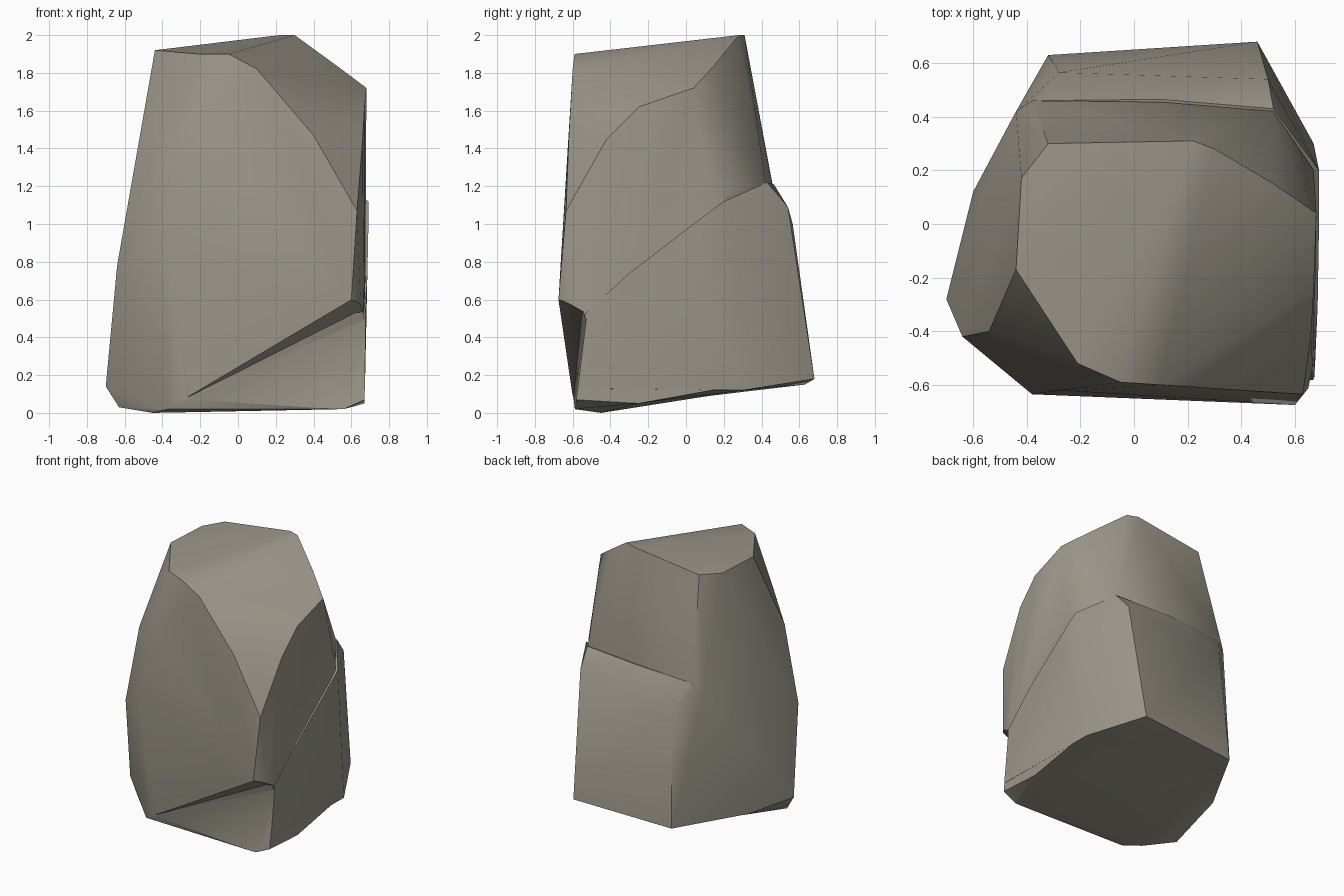
import bpy, bmesh

if "Cube" in bpy.data.objects:
    bpy.data.objects.remove(bpy.data.objects["Cube"])

stone = bpy.data.materials.new("grey brown stone")
stone.diffuse_color = (0.33, 0.305, 0.25, 1)
stone.use_nodes = True
stone.node_tree.nodes["Principled BSDF"].inputs["Base Color"].default_value = stone.diffuse_color


def chipped_block(name, corners):
    """Stone chunk: the convex hull round a few corner points."""
    bm = bmesh.new()
    for c in corners:
        bm.verts.new(c)
    res = bmesh.ops.convex_hull(bm, input=bm.verts)
    junk = [g for g in res["geom_interior"] if isinstance(g, bmesh.types.BMVert)]
    bmesh.ops.delete(bm, geom=junk, context='VERTS')
    bmesh.ops.recalc_face_normals(bm, faces=bm.faces)
    me = bpy.data.meshes.new(name)
    bm.to_mesh(me)
    bm.free()
    me.materials.append(stone)
    ob = bpy.data.objects.new(name, me)
    bpy.context.collection.objects.link(ob)
    return ob


# Main boulder: tilted top, rounded front, chipped right shoulder
boulder = chipped_block("boulder", [
    # top facet
    (-.32, .30, 1.93), (.22, .31, 2.0), (.30, .28, 2.0), (.52, .15, 1.84),
    (-.42, .17, 1.92), (-.44, -.17, 1.92), (-.21, -.52, 1.90), (-.05, -.59, 1.90),
    # chipped shoulder edge
    (.10, -.60, 1.82), (.40, -.62, 1.47), (.63, -.635, 1.07), (.68, .04, 1.72),
    (.67, -.25, 1.62), (.66, -.42, 1.45),
    # front and left belly
    (-.28, -.62, 1.5), (.60, -.675, .60), (-.38, -.635, .9), (-.54, -.40, 1.35),
    (-.64, -.42, .78), (.25, -.63, .20), (-.25, -.60, .08), (-.44, .42, 1.14),
    (-.60, .12, .14),
    # foot
    (-.70, -.28, .14), (-.63, -.30, .03), (-.37, -.56, .02), (-.45, -.45, .0),
    (.56, -.59, .02), (.67, -.59, .07), (.67, -.25, .05),
    # back and right wall
    (-.38, .46, 1.20), (.10, .455, 1.22), (.52, .42, 1.22), (.67, .20, 1.15),
    (.67, .25, .14), (.3, .44, .14), (-.38, .44, .14)])

# Lower slab bulging from the back and right, leaving a small ledge
slab = chipped_block("back_slab", [
    (.46, .68, .18), (-.32, .63, .15), (-.60, .12, .14), (.67, .30, .12),
    (-.28, .565, 1.0), (.50, .54, 1.09), (-.44, .42, 1.14), (-.36, .46, 1.19),
    (.10, .465, 1.21), (.52, .43, 1.22), (.69, .20, 1.12), (.69, 0, .97),
    (.685, -.30, .74), (.675, -.53, .53), (.672, -.58, .13), (.0, -.3, .04)])

# Wedge chipped off the lower front right corner
chip = chipped_block("chip_cutter", [
    (.61, -.70, .62), (.80, -.52, .55), (.62, -.55, .53), (.22, -.615, .19),
    (-.35, -.60, .04), (.80, -.59, .0), (.56, -.59, .0),
    (.80, -.9, .62), (-.35, -.9, .04), (.80, -.9, .0), (.22, -.9, .21)])

# Fuse the two chunks into one rock and cut the chip
bpy.context.view_layer.objects.active = boulder
for tool, op in ((slab, 'UNION'), (chip, 'DIFFERENCE')):
    mod = boulder.modifiers.new("shape", 'BOOLEAN')
    mod.operation = op
    mod.solver = 'EXACT'
    mod.object = tool
    bpy.ops.object.modifier_apply(modifier=mod.name)
    bpy.data.objects.remove(tool)
boulder.name = "rock"

boulder.select_set(True)
bpy.context.view_layer.objects.active = boulder
bpy.ops.object.shade_smooth_by_angle(angle=0.6)
